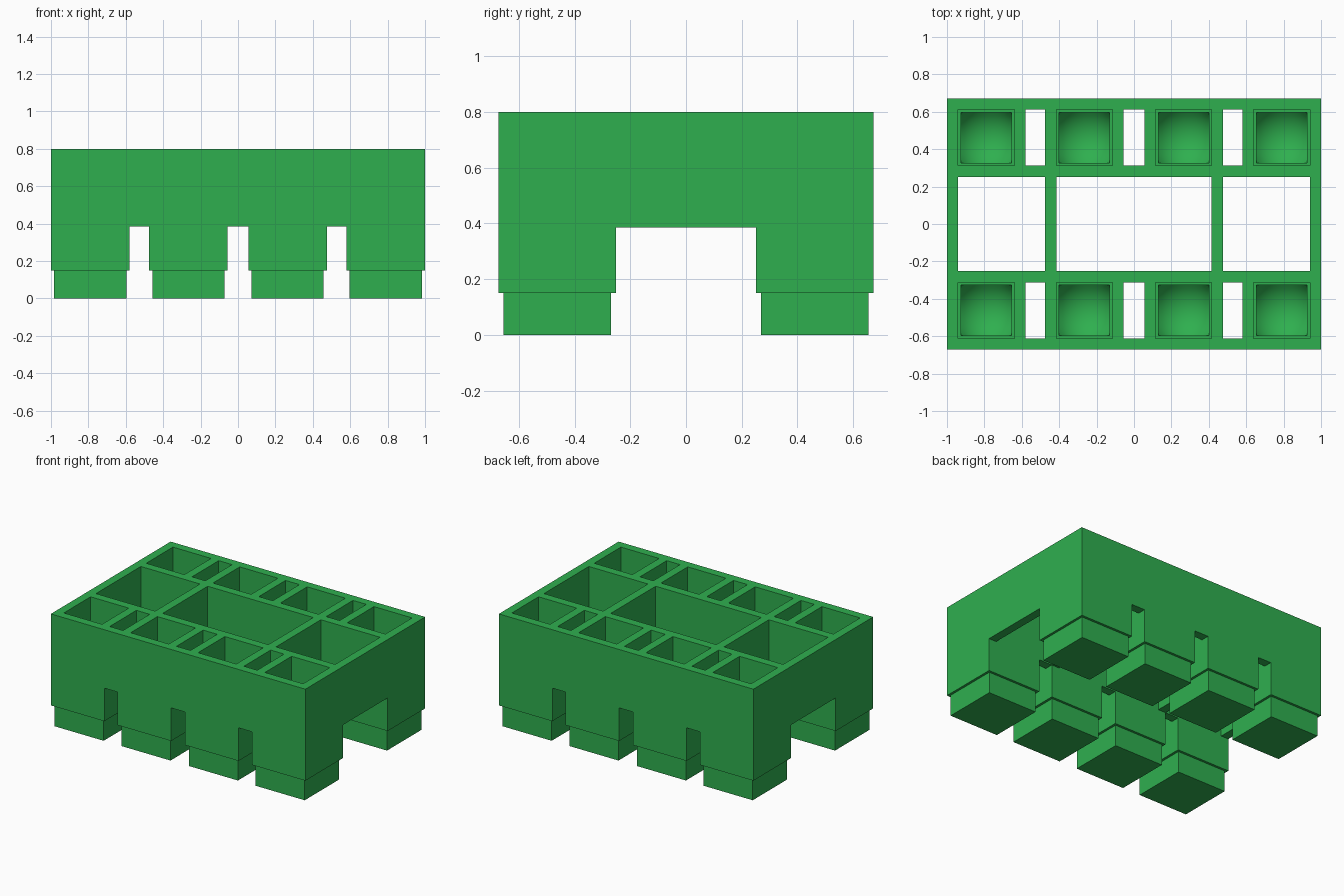
import bpy, bmesh, math
from mathutils import Matrix, Vector

if "Cube" in bpy.data.objects:
    bpy.data.objects.remove(bpy.data.objects["Cube"])

green = bpy.data.materials.new("plain green")
green.diffuse_color = (0.028, 0.43, 0.078, 1)
green.use_nodes = True
green.node_tree.nodes["Principled BSDF"].inputs["Base Color"].default_value = green.diffuse_color

Y, YI = 0.672, 0.252            # outer and inner faces of the leg rows
CUPS = [(x, y) for x in (-0.79, -0.265, 0.265, 0.79) for y in (-0.462, 0.462)]
NOTCHES = [(-0.58, -0.475), (-0.055, 0.055), (0.475, 0.58)]


def to_object(name, bm):
    bmesh.ops.recalc_face_normals(bm, faces=bm.faces)
    me = bpy.data.meshes.new(name)
    bm.to_mesh(me)
    bm.free()
    ob = bpy.data.objects.new(name, me)
    me.materials.append(green)
    bpy.context.collection.objects.link(ob)
    return ob


def boxes(name, ranges):
    """One object holding a box for every (x0, x1, y0, y1, z0, z1)."""
    bm = bmesh.new()
    for x0, x1, y0, y1, z0, z1 in ranges:
        mid = Vector((x0 + x1, y0 + y1, z0 + z1)) / 2
        size = Matrix.Diagonal((x1 - x0, y1 - y0, z1 - z0, 1))
        bmesh.ops.create_cube(bm, size=1, matrix=Matrix.Translation(mid) @ size)
    return to_object(name, bm)


def squares(half, z0, z1):
    return [(x - half, x + half, y - half, y + half, z0, z1) for x, y in CUPS]


def combine(target, tool, operation):
    mod = target.modifiers.new(tool.name, 'BOOLEAN')
    mod.operation, mod.solver, mod.object = operation, 'EXACT', tool
    bpy.context.view_layer.objects.active = target
    bpy.ops.object.modifier_apply(modifier=mod.name)
    bpy.data.objects.remove(tool, do_unlink=True)


def scoops(half, z0, z1, radius, n=14):
    """Square plugs with a spherical underside, for the pocket floors."""
    bm = bmesh.new()
    for cx, cy in CUPS:
        g = bmesh.ops.create_grid(bm, x_segments=n, y_segments=n, size=half)
        faces = list({f for v in g['verts'] for f in v.link_faces})
        for v in g['verts']:
            x, y, _ = v.co
            z = z0 + radius - math.sqrt(radius ** 2 - x * x - y * y)
            v.co = (x + cx, y + cy, z)
        top = bmesh.ops.extrude_face_region(bm, geom=faces, use_keep_orig=True)
        for v in top['geom']:
            if isinstance(v, bmesh.types.BMVert):
                v.co.z = z1
    return to_object("scoop_cutter", bm)


# outer block
rack = boxes("tray_rack", [(-1, 1, -Y, Y, 0.15, 0.8)])

# arch along the middle and notches between the legs
combine(rack, boxes("arch", [(-1.1, 1.1, -YI, YI, 0, 0.385)]), 'DIFFERENCE')
combine(rack, boxes("notches", [(a, b, -1, 1, 0, 0.385) for a, b in NOTCHES]), 'DIFFERENCE')

# three open bays down the middle
combine(rack, boxes("bays", [(a, b, -YI, YI, 0, 1) for a, b in
                             ((-0.94, -0.475), (-0.415, 0.415), (0.475, 0.94))]), 'DIFFERENCE')

# narrow slots between the pockets
combine(rack, boxes("slots", [(a, b, c - 0.15, c + 0.15, 0.2, 1)
                              for a, b in NOTCHES for c in (-0.462, 0.462)]), 'DIFFERENCE')

# stepped feet
combine(rack, boxes("feet", squares(0.193, 0, 0.3)), 'UNION')

# pockets, narrowing to a dished floor inside each foot
combine(rack, boxes("pockets", squares(0.15, 0.21, 1)), 'DIFFERENCE')
combine(rack, scoops(0.135, 0.06, 0.4, 0.2), 'DIFFERENCE')

# soft dishes, crisp edges
bpy.ops.object.select_all(action='DESELECT')
rack.select_set(True)
bpy.context.view_layer.objects.active = rack
bpy.ops.object.shade_smooth_by_angle(angle=math.radians(35))
